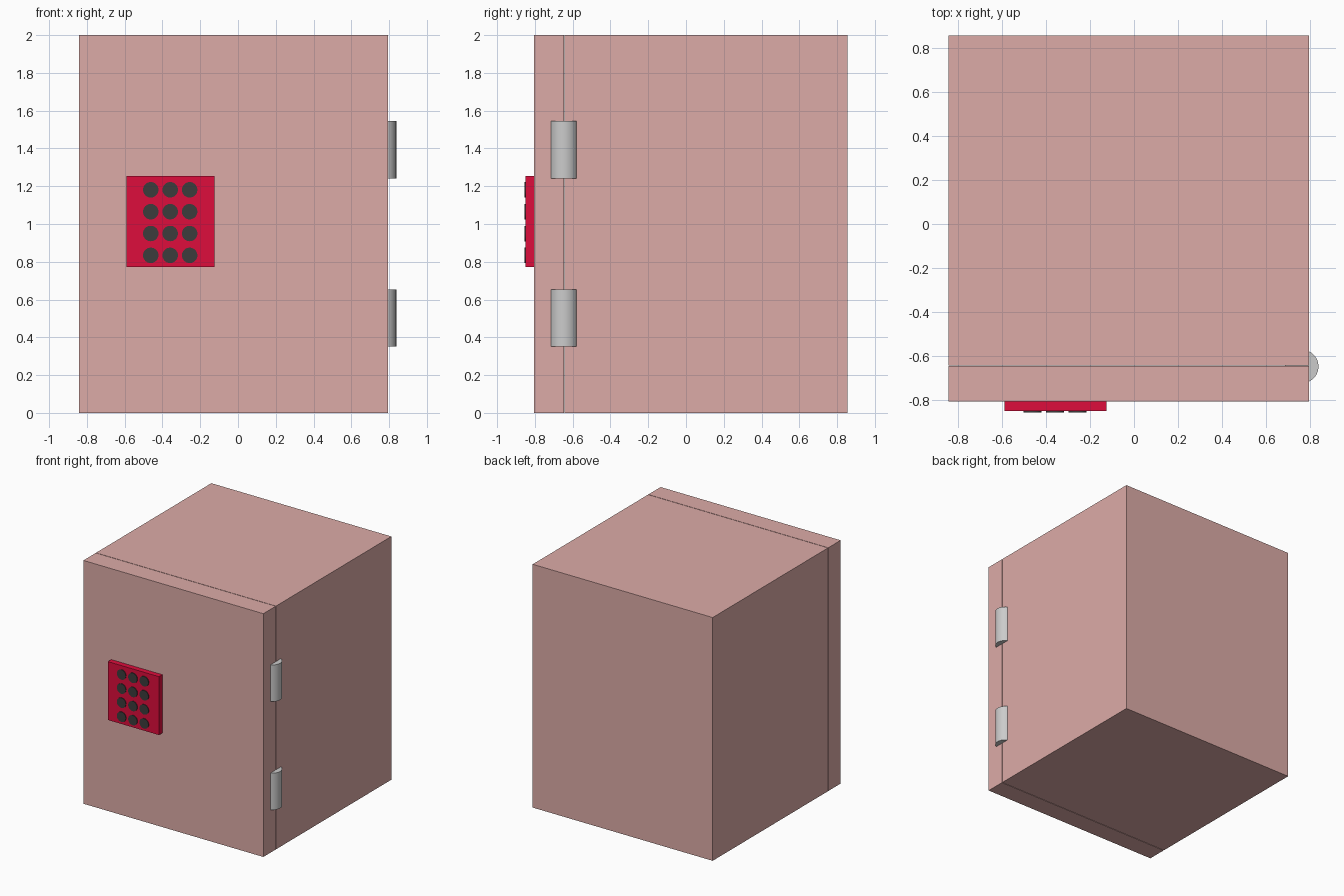
import bpy
import math

if "Cube" in bpy.data.objects:
    bpy.data.objects.remove(bpy.data.objects["Cube"])


def material(name, rgb):
    mat = bpy.data.materials.new(name)
    mat.diffuse_color = (*rgb, 1)
    mat.use_nodes = True
    mat.node_tree.nodes["Principled BSDF"].inputs["Base Color"].default_value = mat.diffuse_color
    return mat


def box(name, lo, hi, mat):
    centre = [(a + b) / 2 for a, b in zip(lo, hi)]
    bpy.ops.mesh.primitive_cube_add(size=1, location=centre)
    ob = bpy.context.object
    ob.name = name
    ob.scale = [b - a for a, b in zip(lo, hi)]
    bpy.ops.object.transform_apply(location=False, rotation=False, scale=True)
    if mat:
        ob.data.materials.append(mat)
    return ob


def cylinder(name, radius, depth, location, rotation=(0, 0, 0), mat=None, sides=32):
    bpy.ops.mesh.primitive_cylinder_add(vertices=sides, radius=radius, depth=depth,
                                        location=location, rotation=rotation)
    ob = bpy.context.object
    ob.name = name
    if mat:
        ob.data.materials.append(mat)
    bpy.ops.object.shade_smooth_by_angle(angle=math.radians(35))
    return ob


pink = material("pink_paint", (0.72, 0.41, 0.39))
red = material("keypad_red", (0.73, 0.004, 0.045))
dark = material("button_dark", (0.045, 0.045, 0.045))

# Safe body and door, with a hairline gap between them
box("safe_body", (-0.842, -0.642, 0), (0.795, 0.856, 2), pink)
box("safe_door", (-0.842, -0.806, 0), (0.795, -0.646, 2), pink)

# Hinge barrels, partly sunk into the right side
for i, z in enumerate((0.503, 1.393)):
    cylinder(f"hinge_{i + 1}", 0.076, 0.302, (0.762, -0.647, z), sides=48)

# Keypad plate
box("keypad_plate", (-0.589, -0.850, 0.773), (-0.124, -0.806, 1.253), red)

# Round buttons in a 3 by 4 grid
for row in range(4):
    for col in range(3):
        x = -0.462 + 0.103 * col
        z = 1.181 - 0.1157 * row
        cylinder(f"button_{row * 3 + col + 1}", 0.041, 0.02, (x, -0.846, z),
                 (math.radians(90), 0, 0), dark)
